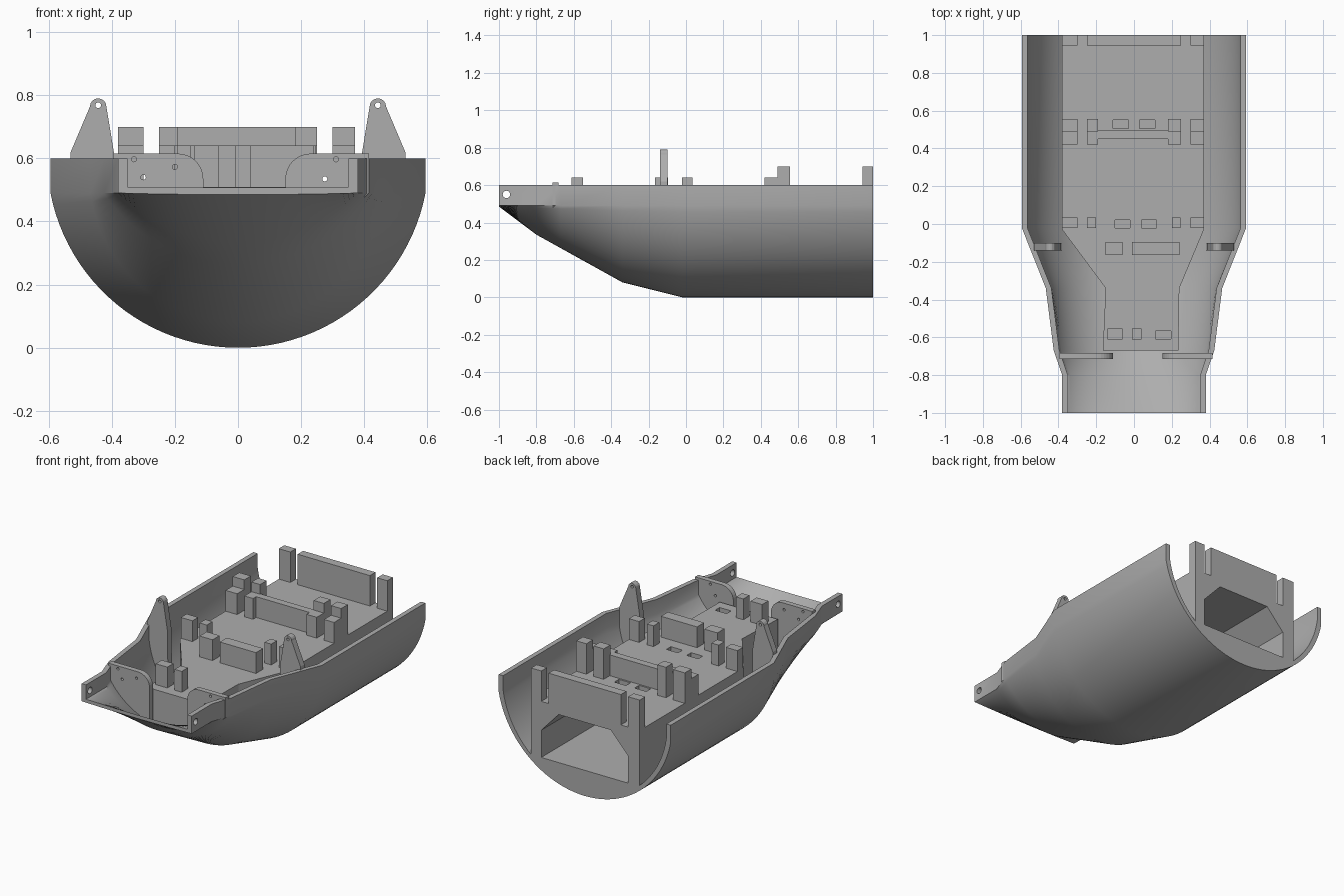
import bpy, bmesh
from math import sin, cos, pi, atan2

cube = bpy.data.objects.get("Cube")
if cube:
    bpy.data.objects.remove(cube, do_unlink=True)

GREY = bpy.data.materials.new("plain grey")
GREY.use_nodes = True
GREY.diffuse_color = (0.42, 0.42, 0.42, 1)
GREY.node_tree.nodes["Principled BSDF"].inputs["Base Color"].default_value = (0.42, 0.42, 0.42, 1)

DECK, RIM = 0.51, 0.6
ARC = 48
# Hull stations: y, half width, keel height
STATIONS = [(-1, .38, .485), (-.8, .38, .335), (-.67, .425, .263),
            (-.34, .467, .08), (-.02, .594, 0), (1, .594, 0)]


def finish(name, bm):
    bmesh.ops.recalc_face_normals(bm, faces=bm.faces)
    mesh = bpy.data.meshes.new(name)
    bm.to_mesh(mesh)
    bm.free()
    mesh.materials.append(GREY)
    obj = bpy.data.objects.new(name, mesh)
    bpy.context.collection.objects.link(obj)
    return obj


def activate(obj):
    bpy.ops.object.select_all(action='DESELECT')
    obj.select_set(True)
    bpy.context.view_layer.objects.active = obj


def boolean(obj, tool, mode='DIFFERENCE'):
    mod = obj.modifiers.new("cut", 'BOOLEAN')
    mod.operation, mod.object, mod.solver = mode, tool, 'EXACT'
    activate(obj)
    bpy.ops.object.modifier_apply(modifier=mod.name)
    bpy.data.objects.remove(tool, do_unlink=True)


def prism(name, points, axis, lo, hi):
    """Extrude a 2D outline along y (outline in x, z) or z (outline in x, y)."""
    bm = bmesh.new()
    place = (lambda a, b, t: (a, t, b)) if axis == 'y' else (lambda a, b, t: (a, b, t))
    low, high = ([bm.verts.new(place(a, b, t)) for a, b in points] for t in (lo, hi))
    bm.faces.new(low)
    bm.faces.new(high)
    for i in range(len(points)):
        j = (i + 1) % len(points)
        bm.faces.new((low[i], low[j], high[j], high[i]))
    return finish(name, bm)


def block(name, x0, x1, y0, y1, z1, z0=DECK - .01):
    return prism(name, [(x0, y0), (x1, y0), (x1, y1), (x0, y1)], 'z', z0, z1)


def drill(obj, x, z, r, y0, y1):
    pts = [(x + r * cos(2 * pi * i / 20), z + r * sin(2 * pi * i / 20)) for i in range(20)]
    boolean(obj, prism("drill", pts, 'y', y0, y1))


def section(w, spring, keel):
    """Round-bottomed U section: straight sides above a circular arc."""
    d = spring - keel
    r = (w * w + d * d) / (2 * d)
    th = atan2(w, r - d)
    arc = [(r * sin(th * (2 * i / ARC - 1)), keel + r - r * cos(th * (2 * i / ARC - 1)))
           for i in range(ARC + 1)]
    return [(-w, RIM)] + arc + [(w, RIM)]


def loft(name, hollow, inset=0):
    bm = bmesh.new()
    rings = []
    for y, w, keel in STATIONS:
        pts = section(w - inset, .49 + inset, keel + inset)
        if hollow:
            pts += reversed(section(w - .03, .51, keel + .022))
        rings.append([bm.verts.new((x, y, z)) for x, z in pts])
    n = len(rings[0])
    for a, b in zip(rings, rings[1:]):
        for i in range(n):
            j = (i + 1) % n
            bm.faces.new((a[i], a[j], b[j], b[i]))
    for ring in (rings[0], rings[-1]):
        if hollow:
            for i in range(n // 2 - 1):
                bm.faces.new((ring[i], ring[i + 1], ring[n - 2 - i], ring[n - 1 - i]))
        else:
            bm.faces.new(ring)
    return finish(name, bm)


# Outer hull with a cross hole through the nose walls
hull = loft("hull_shell", True)
pin = [(-.96 + .02 * cos(2 * pi * i / 20), .55 + .02 * sin(2 * pi * i / 20)) for i in range(20)]
bm = bmesh.new()
ends = [[bm.verts.new((x, y, z)) for y, z in pin] for x in (-.6, .6)]
for e in ends:
    bm.faces.new(e)
for i in range(20):
    j = (i + 1) % 20
    bm.faces.new((ends[0][i], ends[0][j], ends[1][j], ends[1][i]))
boolean(hull, finish("pin_cutter", bm))
activate(hull)
bpy.ops.object.shade_smooth_by_angle(angle=pi / 6)

# Inner deck body, trimmed to the hull, with a tunnel and slots
deck = prism("deck_body", [(-.38, 1.05), (-.38, -.03), (-.15, -.34), (-.165, -.67),
                           (.235, -.67), (.24, -.34), (.37, -.03), (.37, 1.05)], 'z', -.1, DECK)
boolean(deck, loft("trim", False, .008), 'INTERSECT')
boolean(deck, prism("tunnel", [(-.3, .16), (.3, .16), (.3, .33), (.18, .46),
                               (-.18, .46), (-.3, .33)], 'y', -.03, 1.1))
for x, y in [(-.07, .528), (.07, .528), (-.06, 0), (.08, 0), (.155, -.588)]:
    boolean(deck, block("slot", x - .04, x + .04, y - .022, y + .022, .6, .42))

# Rear wall and posts
for name, x0, x1 in [("rear_post_right", -.38, -.3), ("rear_wall", -.25, .25),
                     ("rear_post_left", .3, .37)]:
    block(name, x0, x1, .945, 1, .7)

# Stepped posts joined by a low wall
for i, (x0, x1) in enumerate([(-.38, -.3), (-.25, -.19), (.18, .25), (.3, .37)]):
    block(f"stepped_post_low_{i}", x0, x1, .42, .495, .64)
    block(f"stepped_post_high_{i}", x0, x1, .49, .555, .7)
block("middle_wall", -.2, .19, .45, .495, .64)

# Posts across the centre
for i, (x0, x1) in enumerate([(-.38, -.3), (-.25, -.2), (.2, .245), (.3, .37)]):
    block(f"centre_post_{i}", x0, x1, -.022, .035, .64)

# Forward blocks and nose posts
block("forward_post", -.15, -.06, -.165, -.095, .64)
block("forward_block", -.01, .24, -.165, -.095, .64)
block("nose_post_right", -.14, -.06, -.612, -.552, .64)
block("nose_post_left", -.01, .04, -.612, -.552, .64)

# Upright lugs with rounded, drilled tips
for side, s in (("left", 1), ("right", -1)):
    tip = [(.443 + .026 * cos(a * pi / 8), .764 + .026 * sin(a * pi / 8)) for a in range(9)]
    outline = [(.53, .62), *tip, (.39, .6), (.385, .24), (.41, .24), (.53, .44)]
    lug = prism(f"lug_{side}", [(s * x, z) for x, z in outline], 'y', -.14, -.1)
    drill(lug, s * .443, .768, .009, -.2, 0)

# Nose bulkheads with one rounded corner and bolt holes
holes = {"right": [(-.33, .597), (-.2, .573), (-.3, .54)],
         "left": [(.31, .597), (.275, .535)]}
for side, s, x_in, x_out in (("left", 1, .15, .415), ("right", -1, .11, .395)):
    corner = [(x_in + .08 - .08 * cos(a * pi / 16), .535 + .08 * sin(a * pi / 16)) for a in range(9)]
    outline = corner + [(x_out, .615), (x_out, .49), (.3, .39), (x_in, .31)]
    plate = prism(f"bulkhead_{side}", [(s * x, z) for x, z in outline], 'y', -.715, -.682)
    for x, z in holes[side]:
        drill(plate, x, z, .008, -.8, -.6)
